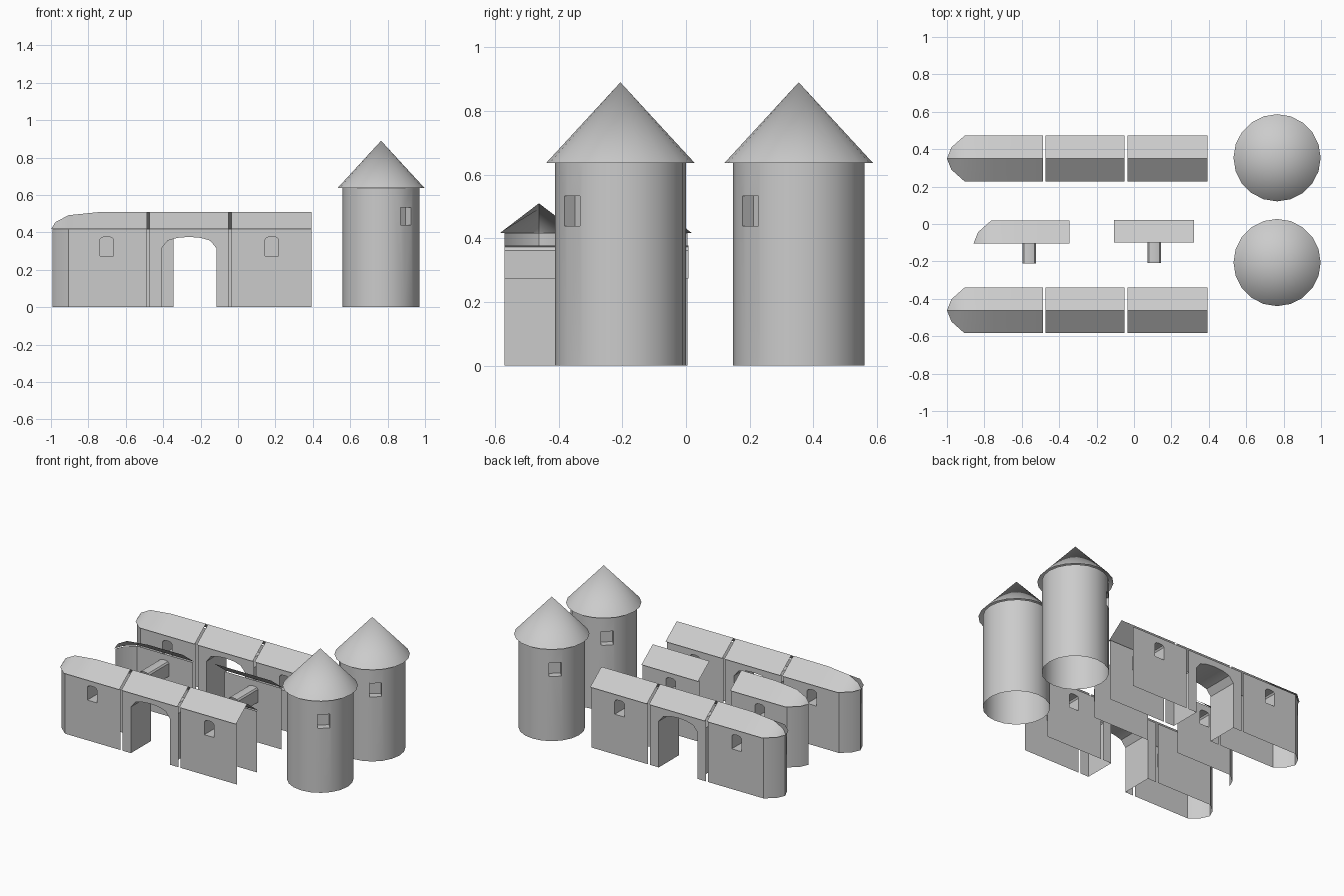
import bpy, bmesh, math
from mathutils import Vector, Matrix

if "Cube" in bpy.data.objects:
    bpy.data.objects.remove(bpy.data.objects["Cube"])

EAVE, RIDGE = 0.417, 0.51      # roof heights
HW, RW = 0.108, 0.122          # half depth of wall and of roof


def make_object(name, bm):
    me = bpy.data.meshes.new(name)
    bm.to_mesh(me)
    bm.free()
    ob = bpy.data.objects.new(name, me)
    bpy.context.collection.objects.link(ob)
    return ob


def prism(name, pts, vec):
    """Closed solid: polygon pts swept along vec."""
    bm = bmesh.new()
    f = bm.faces.new([bm.verts.new(p) for p in pts])
    ext = bmesh.ops.extrude_face_region(bm, geom=[f], use_keep_orig=True)
    bmesh.ops.translate(bm, vec=Vector(vec),
                        verts=[v for v in ext["geom"] if isinstance(v, bmesh.types.BMVert)])
    bmesh.ops.recalc_face_normals(bm, faces=bm.faces)
    return make_object(name, bm)


def carve(ob, cutter, drop):
    """Cut the solid, then remove the faces chosen by drop() to leave an open shell."""
    mod = ob.modifiers.new("cut", 'BOOLEAN')
    mod.operation, mod.solver, mod.object = 'DIFFERENCE', 'EXACT', cutter
    cutter.hide_render = True
    bpy.context.view_layer.objects.active = ob
    bpy.ops.object.modifier_apply(modifier=mod.name)
    bpy.data.objects.remove(cutter)
    bm = bmesh.new()
    bm.from_mesh(ob.data)
    bad = [f for f in bm.faces if drop(f.calc_center_median(), f.normal)]
    bmesh.ops.delete(bm, geom=bad, context='FACES')
    bm.to_mesh(ob.data)
    bm.free()


def smooth(ob):
    bpy.ops.object.select_all(action='DESELECT')
    ob.select_set(True)
    bpy.context.view_layer.objects.active = ob
    bpy.ops.object.shade_smooth_by_angle(angle=math.radians(30))


def arch(cx, half, z0, z1, top):
    """Opening outline with a flattened arched head."""
    side = [(1, z1), (0.77, z1 + (top - z1) * 0.68), (0.42, z1 + (top - z1) * 0.92)]
    right = [(cx + half * u, z) for u, z in side]
    left = [(cx - half * u, z) for u, z in reversed(side)]
    return [(cx - half, z0), (cx + half, z0)] + right + [(cx, top)] + left


def wall_section(name, x0, x1, y, opening, rounded=False, half=False, dx=0.0):
    # Hollow wall with a tunnel opening
    right = [(x1, -HW), (x1, HW)]
    if rounded:
        left = [(-0.906, HW), (-0.968, 0.055), (-0.993, 0), (-0.968, -0.055), (-0.906, -HW)]
    else:
        left = [(x0, HW), (x0, -HW)]
    wall = prism(name + "_wall", [(a, b, 0) for a, b in right + left], (0, 0, EAVE))
    cutter = prism("cutter", [(a, -0.3, z) for a, z in opening], (0, 0.6, 0))

    def drop(c, n):
        cap = abs(n.z) > 0.9 and (c.z < 0.002 or c.z > EAVE - 0.002)
        end = abs(n.x) > 0.9 and (abs(c.x - x1) < 0.002 or (not rounded and abs(c.x - x0) < 0.002))
        return cap or end or (half and c.y < -0.002)
    carve(wall, cutter, drop)

    # Pitched roof, sinking to a point at a rounded end
    stations = [(x1, RW, RIDGE)]
    if rounded:
        stations += [(-0.75, RW, 0.508), (-0.906, RW, 0.492), (-0.976, 0.06, 0.455), (-1, 0, EAVE)]
    else:
        stations += [(x0, RW, RIDGE)]
    bm = bmesh.new()
    rows = []
    for a, w, z in stations:
        row = [(a, 0, z), (a, w, EAVE)]
        if not half:
            row.insert(0, (a, -w, EAVE))
        rows.append([bm.verts.new(p) for p in row])
    for r, s in zip(rows, rows[1:]):
        for i in range(len(r) - 1):
            bm.faces.new((r[i], r[i + 1], s[i + 1], s[i]))
    bmesh.ops.remove_doubles(bm, verts=bm.verts, dist=1e-4)
    bmesh.ops.recalc_face_normals(bm, faces=bm.faces)
    if sum(f.normal.z for f in bm.faces) < 0:
        bmesh.ops.reverse_faces(bm, faces=bm.faces)
    roof = make_object(name + "_roof", bm)
    for ob in (wall, roof):
        ob.location = (dx, y, 0)
        smooth(ob)


def tower(name, x, y):
    # Round open shell with two diagonal square niches
    r, h, n = 0.206, 0.645, 20
    ring = [(r * math.cos(2 * math.pi * i / n), r * math.sin(2 * math.pi * i / n), 0) for i in range(n)]
    shell = prism(name + "_wall", ring, (0, 0, h))
    bm = bmesh.new()
    for ang in (-49, 131):
        m = (Matrix.Rotation(math.radians(ang), 4, 'Z') @ Matrix.Translation((0.205, 0, 0.486))
             @ Matrix.Diagonal((0.1, 0.076, 0.093, 1)))
        bmesh.ops.create_cube(bm, size=1, matrix=m)
    carve(shell, make_object("cutter", bm),
          lambda c, nrm: abs(nrm.z) > 0.9 and (c.z < 0.002 or c.z > h - 0.002))
    # Cone roof, open below
    bm = bmesh.new()
    bmesh.ops.create_cone(bm, cap_ends=False, segments=n, radius1=0.233, radius2=0,
                          depth=0.253, matrix=Matrix.Translation((0, 0, 0.7635)))
    bmesh.ops.remove_doubles(bm, verts=bm.verts, dist=1e-4)
    roof = make_object(name + "_roof", bm)
    for ob in (shell, roof):
        ob.location = (x, y, 0)
        smooth(ob)


left_window = arch(-0.702, 0.036, 0.274, 0.362, 0.377)
right_window = arch(0.181, 0.036, 0.274, 0.362, 0.377)
gate_arch = arch(-0.262, 0.147, -0.1, 0.315, 0.376)

# Two full wall rows
for row, y in (("front", -0.462), ("back", 0.350)):
    wall_section(row + "_end", -1, -0.487, y, left_window, rounded=True)
    wall_section(row + "_gate", -0.472, -0.05, y, gate_arch)
    wall_section(row + "_plain", -0.035, 0.393, y, right_window)

# Two half-depth wall pieces between the rows
wall_section("half_end", -1, -0.487, -0.104, left_window, rounded=True, half=True, dx=0.142)
wall_section("half_plain", -0.035, 0.393, -0.100, right_window, half=True, dx=-0.072)

# Towers
tower("front_tower", 0.765, -0.206)
tower("back_tower", 0.765, 0.354)
